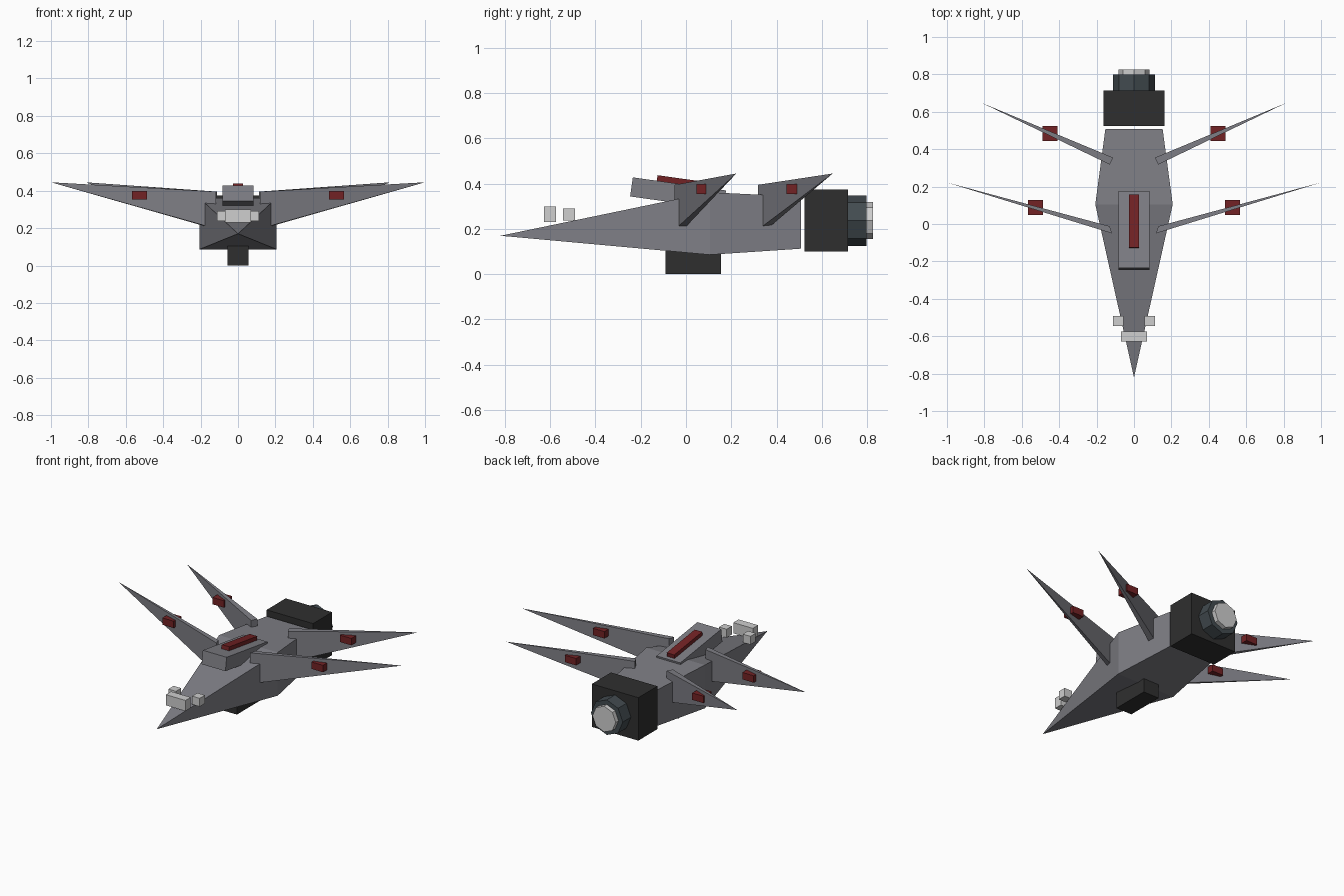
import bpy
from math import radians
from mathutils import Matrix

cube = bpy.data.objects.get("Cube")
if cube:
    bpy.data.objects.remove(cube)


def material(name, r, g, b):
    m = bpy.data.materials.new(name)
    m.use_nodes = True
    m.diffuse_color = (r, g, b, 1)
    m.node_tree.nodes["Principled BSDF"].inputs["Base Color"].default_value = (r, g, b, 1)
    return m


GREY = material("hull grey", 0.21, 0.21, 0.235)
BLACK = material("engine black", 0.028, 0.028, 0.028)
STEEL = material("nozzle steel", 0.055, 0.07, 0.08)
RED = material("marker red", 0.17, 0.016, 0.018)
PALE = material("pale grey", 0.62, 0.62, 0.62)


def mesh_object(name, verts, faces, mat):
    me = bpy.data.meshes.new(name)
    me.from_pydata(verts, [], faces)
    me.materials.append(mat)
    ob = bpy.data.objects.new(name, me)
    bpy.context.collection.objects.link(ob)
    return ob


def box(name, center, size, mat, tilt=0):
    bpy.ops.mesh.primitive_cube_add(size=1, location=center)
    ob = bpy.context.object
    ob.name = name
    ob.data.transform(Matrix.Diagonal((*size, 1)))
    ob.rotation_euler.x = radians(tilt)
    ob.data.materials.append(mat)
    return ob


def nozzle(name, radius, y0, y1, mat):
    bpy.ops.mesh.primitive_cylinder_add(
        vertices=8, radius=radius, depth=y1 - y0,
        location=(0, (y0 + y1) / 2, 0.237), rotation=(radians(90), 0, 0))
    ob = bpy.context.object
    ob.name = name
    ob.data.materials.append(mat)


def section(y, half, low, high):
    return [(-half, y, low), (half, y, low), (half, y, high), (-half, y, high)]


# Hull: pointed nose, widest frame, tapered tail
verts = [(0, -0.82, 0.17)] + section(0.105, 0.207, 0.086, 0.362) + section(0.508, 0.153, 0.113, 0.343)
faces = [(5, 8, 7, 6)]
for i in range(4):
    a, b = 1 + i, 1 + (i + 1) % 4
    faces += [(0, b, a), (a, b, b + 4, a + 4)]
mesh_object("hull", verts, faces, GREY)


# Wings: thin root rectangle running out to a point
def wing(name, side, front, back, tip):
    root = [(side * x, y, z) for z in (0.197, 0.395) for x, y in (front, back)]
    fs = [(0, 1, 3, 2), (0, 4, 1), (1, 4, 3), (3, 4, 2), (2, 4, 0)]
    if side < 0:
        fs = [f[::-1] for f in fs]
    mesh_object(name, root + [(side * tip[0], tip[1], tip[2])], fs, GREY)


for side, label in ((1, "left"), (-1, "right")):
    wing(f"front_wing_{label}", side, (0.118, -0.05), (0.13, -0.012), (1.0, 0.222, 0.445))
    wing(f"rear_wing_{label}", side, (0.13, 0.318), (0.112, 0.355), (0.815, 0.648, 0.445))
    box(f"front_wing_marker_{label}", (side * 0.527, 0.087, 0.376), (0.08, 0.08, 0.044), RED)
    box(f"rear_wing_marker_{label}", (side * 0.45, 0.483, 0.376), (0.08, 0.08, 0.044), RED)
    box(f"nose_side_block_{label}", (side * 0.084, -0.518, 0.265), (0.054, 0.053, 0.053), PALE)

# Nose bar, upper deck with red strip, belly block
box("nose_bar", (0, -0.602, 0.265), (0.138, 0.053, 0.068), PALE)
box("upper_deck", (0, -0.035, 0.357), (0.168, 0.416, 0.085), GREY, -8)
box("deck_strip", (0, 0.012, 0.393), (0.053, 0.285, 0.05), RED, -8)
box("belly_block", (0, 0.032, 0.06), (0.112, 0.246, 0.12), BLACK)

# Engine block and stepped nozzle
box("engine_block", (0, 0.619, 0.238), (0.328, 0.192, 0.274), BLACK)
nozzle("engine_nozzle", 0.112, 0.70, 0.798, STEEL)
nozzle("nozzle_cap", 0.082, 0.78, 0.826, PALE)
